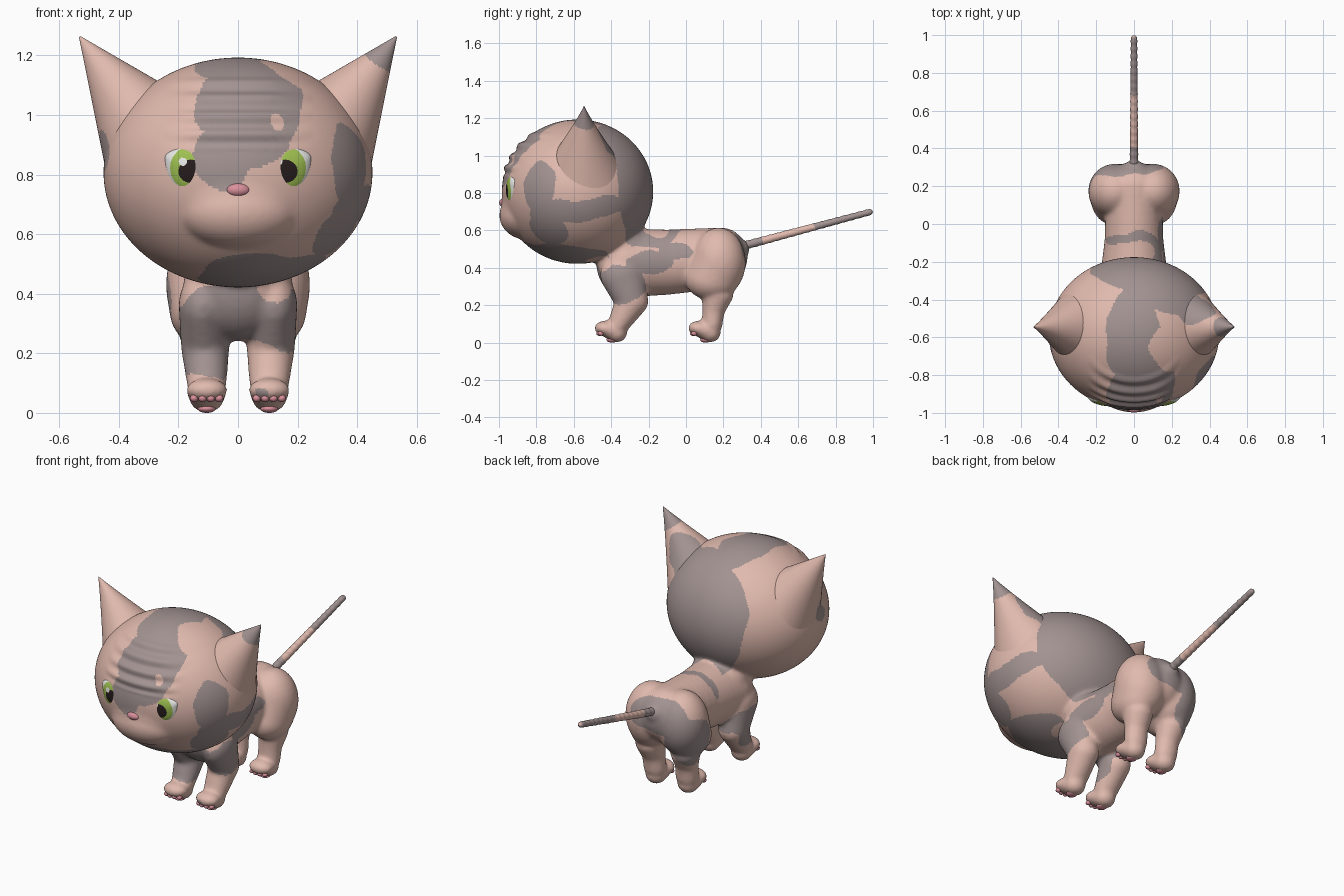
import bpy, bmesh, math
from mathutils import Vector, Matrix, noise

cube = bpy.data.objects.get("Cube")
if cube:
    bpy.data.objects.remove(cube, do_unlink=True)


def material(name, r, g, b):
    m = bpy.data.materials.new(name)
    m.use_nodes = True
    m.diffuse_color = (r, g, b, 1)
    bsdf = m.node_tree.nodes["Principled BSDF"]
    bsdf.inputs["Base Color"].default_value = (r, g, b, 1)
    bsdf.inputs["Roughness"].default_value = 0.7
    return m


skin = material("pink_skin", .75, .49, .42)
grey = material("grey_skin", .36, .29, .285)
white = material("eye_white", .8, .8, .78)
green = material("iris_green", .34, .52, .08)
black = material("pupil_black", .02, .012, .012)
rose = material("nose_rose", .7, .28, .33)

# Coat patches: centre and radii of ellipsoids that colour the skin inside them
HEAD_PATCHES = [
    (.04, -.88, 1.03, .18, .3, .2), (-.05, -.95, .85, .1, .1, .1),
    (.06, -.95, .89, .12, .1, .06), (0, -.6, 1.18, .15, .3, .15),
    (.1, -.2, .87, .34, .25, .38), (.2, -.4, 1.05, .16, .1, .15),
    (.4, -.8, .85, .12, .09, .14), (.4, -.68, .7, .12, .2, .07),
    (.4, -.45, .73, .12, .2, .06), (.12, -.72, .44, .25, .32, .11),
    (.34, -.74, .6, .1, .13, .11), (-.45, -.62, .88, .03, .07, .06),
    (.55, -.54, 1.28, .16, .16, .13), (.33, -.43, 1.13, .12, .09, .13),
]
BODY_PATCHES = [
    (-.02, -.42, .33, .18, .14, .12), (.15, -.35, .31, .1, .14, .11),
    (.15, -.2, .42, .06, .13, .06), (.15, -.06, .49, .06, .1, .05),
    (-.12, -.35, .25, .12, .16, .14), (-.04, .32, .5, .19, .1, .12),
    (-.18, .22, .36, .12, .14, .16), (-.08, -.08, .56, .1, .03, .12),
    (0, .84, .66, .1, .17, .1), (.08, -.45, .075, .025, .04, .02),
]
PINK_ISLANDS = [(.22, -.66, 1.13, .15, .13, .14), (.13, -.95, .97, .03, .1, .03),
                (.13, -.44, .41, .06, .1, .04), (.38, -.45, .6, .15, .16, .07),
                (0, -.16, .6, .3, .06, .05)]


def inside(p, patches):
    return any(((p.x - x) / a) ** 2 + ((p.y - y) / b) ** 2 + ((p.z - z) / c) ** 2 < 1
               for x, y, z, a, b, c in patches)


def coat(p):
    p = p + noise.noise_vector(p * 7) * .03
    return int(inside(p, HEAD_PATCHES + BODY_PATCHES) and not inside(p, PINK_ISLANDS))


def make(name, bm, mats, rule=None):
    """Turn a bmesh into a smooth object, colouring faces by a rule on their centre."""
    bmesh.ops.recalc_face_normals(bm, faces=bm.faces)
    for f in bm.faces:
        f.smooth = True
        if rule:
            f.material_index = rule(f.calc_center_median())
    mesh = bpy.data.meshes.new(name)
    bm.to_mesh(mesh)
    bm.free()
    for m in mats:
        mesh.materials.append(m)
    obj = bpy.data.objects.new(name, mesh)
    bpy.context.collection.objects.link(obj)
    return obj


def ball(bm, centre, radii, u=24, v=16):
    mat = Matrix.Translation(centre) @ Matrix.Diagonal((*radii, 1))
    return bmesh.ops.create_uvsphere(bm, u_segments=u, v_segments=v, radius=1, matrix=mat)["verts"]


def chain(bm, stops, side=1, steps=6):
    """Run ellipsoids along stops of (centre, radii)."""
    for (c0, r0), (c1, r1) in zip(stops, stops[1:]):
        for i in range(steps + 1):
            c = Vector(c0).lerp(Vector(c1), i / steps)
            c.x *= side
            ball(bm, c, Vector(r0).lerp(Vector(r1), i / steps))


def loft(bm, rings):
    """Skin a list of equal rings and cap both ends."""
    loops = [[bm.verts.new(p) for p in ring] for ring in rings]
    for a, b in zip(loops, loops[1:]):
        for i in range(len(a)):
            j = (i + 1) % len(a)
            bm.faces.new((a[i], a[j], b[j], b[i]))
    bm.faces.new(loops[0])
    bm.faces.new(loops[-1])


# Head, torso and legs, fused into one skin
HEAD = Vector((0, -.58, .807))
bm = bmesh.new()
ball(bm, HEAD, (.452, .405, .386), 96, 64)
ball(bm, (0, -.85, .68), (.21, .148, .13), 48, 32)
ball(bm, (0, -.82, .73), (.25, .168, .17), 48, 32)
chain(bm, [((0, -.32, .425), (.185, .16, .185)), ((0, -.1, .43), (.158, .16, .175)),
           ((0, .16, .45), (.15, .15, .165))])
ball(bm, (0, -.33, .5), (.17, .17, .13))
ball(bm, (0, .19, .46), (.16, .14, .155))
ball(bm, (0, .29, .5), (.06, .05, .055))
for s in (1, -1):
    chain(bm, [((.12, -.34, .36), (.08, .12, .11)), ((.11, -.29, .22), (.082, .09, .08)),
               ((.105, -.36, .1), (.068, .058, .06))], s)
    # Rounded thigh over a thin shank
    chain(bm, [((.1, .175, .43), (.143, .145, .185)), ((.115, .14, .34), (.115, .145, .115))], s)
    chain(bm, [((.115, .17, .25), (.08, .085, .05)), ((.108, .147, .17), (.066, .06, .05)),
               ((.105, .14, .1), (.066, .056, .06))], s)
    for y in (-.37, .13):
        chain(bm, [((.105, y, .052), (.06, .056, .052)),
                   ((.105, y - .063, .077), (.071, .057, .04))], s)
raw = make("skin_form", bm, [])
remesh = raw.modifiers.new("fuse", "REMESH")
remesh.mode = "VOXEL"
remesh.voxel_size = .0088
soften = raw.modifiers.new("soften", "SMOOTH")
soften.factor = .5
soften.iterations = 20
bpy.context.view_layer.update()
fused = bpy.data.meshes.new_from_object(raw.evaluated_get(bpy.context.evaluated_depsgraph_get()))
bpy.data.objects.remove(raw, do_unlink=True)
bm = bmesh.new()
bm.from_mesh(fused)
bpy.data.meshes.remove(fused)

# Forehead wrinkles
for v in bm.verts:
    x, y, z = v.co
    if y < -.7 and .88 < z < 1.13 and abs(x) < .25:
        fade = min(1, (.25 - abs(x)) / .14) * min(1, (z - .88) / .02, (1.13 - z) / .03)
        wave = math.cos((z - .905) / .06 * math.tau)
        v.co += (v.co - HEAD).normalized() * fade * (.004 - .007 * wave)
make("body_skin", bm, [skin, grey], coat)

# Pointed ears
TIP = Vector((.535, -.545, 1.268))
for s, name in ((1, "left_ear"), (-1, "right_ear")):
    rings = []
    for i in range(65):
        t = i / 64 * .985
        inner = Vector((.21, -.545, 1.08)).lerp(TIP, t)
        outer = Vector((.437, -.545, .78)).lerp(TIP, t)
        mid, half = (inner + outer) / 2, (outer - inner) / 2
        ring = []
        for k in range(80):
            a = math.tau * k / 80
            p = mid + half * math.cos(a) + Vector((0, .192 * (1 - t) ** 1.12 * math.sin(a), 0))
            ring.append((p.x * s, p.y, p.z))
        rings.append(ring)
    bm = bmesh.new()
    loft(bm, rings)
    make(name, bm, [skin, grey], coat)

# Thin knobbly tail
ROOT, END = Vector((0, .28, .51)), Vector((0, .998, .702))
side = Vector((1, 0, 0))
up = (END - ROOT).cross(side).normalized()
rings = []
for i in range(145):
    t = i / 144
    r = (.0225 - .006 * t + .0009 * math.sin(t * math.tau * 18)) * min(1, .3 + (1 - t) * 50)
    rings.append([ROOT.lerp(END, t) + (side * math.cos(a) + up * math.sin(a)) * r
                  for a in (math.tau * k / 20 for k in range(20))])
bm = bmesh.new()
loft(bm, rings)
make("tail", bm, [skin, grey], coat)

# Eyes with iris, pupil and glint
for s, name in ((1, "left_eye"), (-1, "right_eye")):
    def eye_colour(p, s=s):
        def within(x, z, a, b):
            return ((p.x - x) / a) ** 2 + ((p.z - z) / b) ** 2 < 1
        if within(.16 * s - .025, .843, .014, .014):
            return 0
        if within(.157 * s, .811, .043, .039):
            return 2
        return int(within(.166 * s, .822, .062, .069))

    bm = bmesh.new()
    verts = ball(bm, (0, 0, 0), (.073, .075, .03), 128, 96)
    turn = Matrix.Rotation(s * .25, 3, "Z") @ Matrix.Rotation(math.pi / 2, 3, "X")
    for v in verts:
        # The outer corner sits higher than the inner one
        out = max(0, v.co.x * s)
        v.co.y += out * .5 * (1 - abs(v.co.y) / .08)
        v.co = turn @ v.co + Vector((.174 * s, -.929, .818))
    make(name, bm, [white, green, black], eye_colour)

# Nose
bm = bmesh.new()
ball(bm, (0, -.973, .748), (.041, .026, .024), 32, 20)
make("nose", bm, [rose])

# Paw pads
for s, across in ((1, "left"), (-1, "right")):
    for y, along in ((-.37, "front"), (.13, "rear")):
        bm = bmesh.new()
        for k in range(4):
            bend = abs(k - 1.5)
            ball(bm, (s * .105 + (k - 1.5) * .028, y - .098 + bend * .008, .049),
                 (.014, .016, .013), 16, 10)
        ball(bm, (s * .105, y - .025, .014), (.03, .03, .014), 20, 12)
        make(across + "_" + along + "_paw_pads", bm, [rose])
